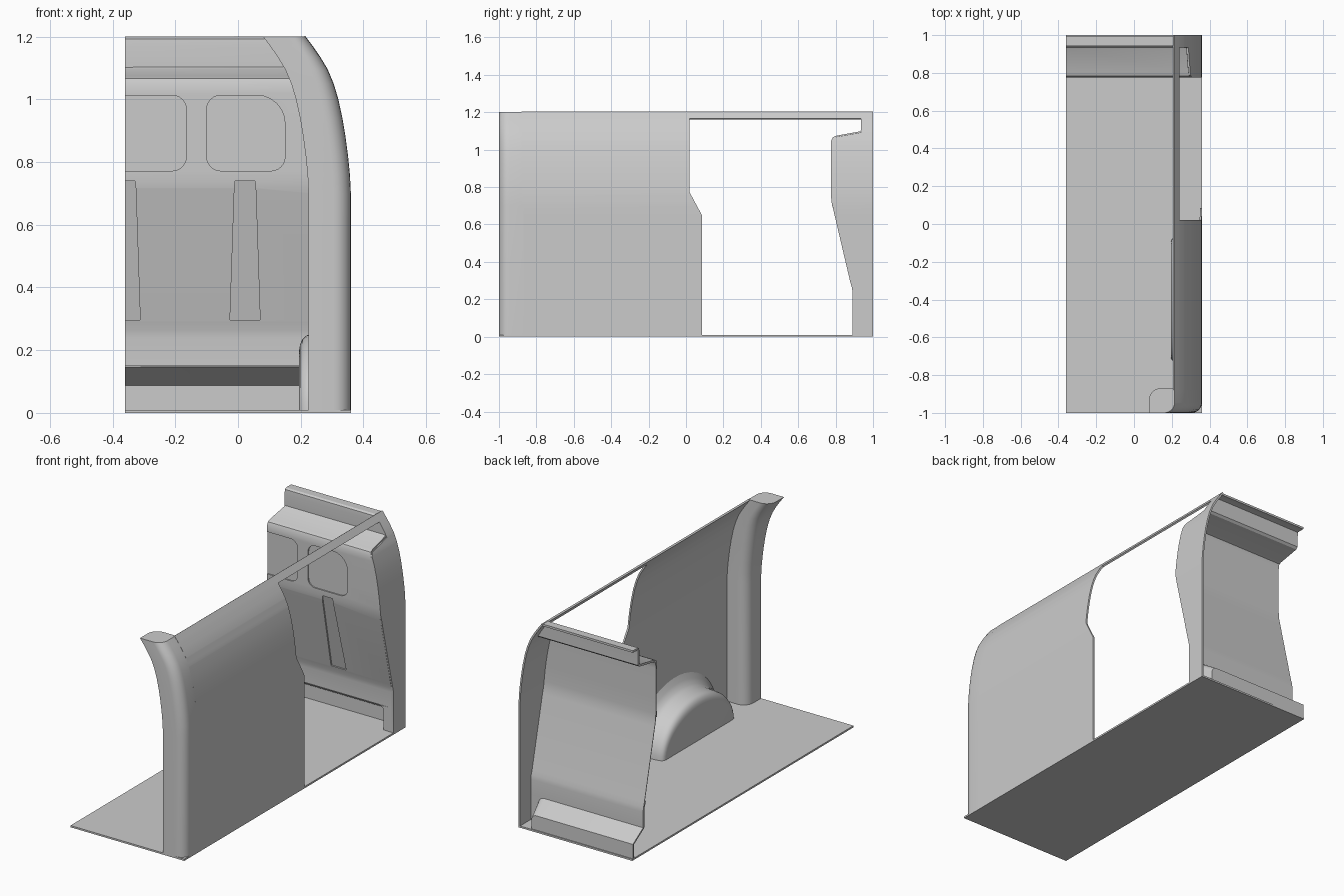
import bpy, bmesh
from math import sin, cos, pi

if "Cube" in bpy.data.objects:
    bpy.data.objects.remove(bpy.data.objects["Cube"])


def make(name, verts, faces, thick=0):
    me = bpy.data.meshes.new(name)
    me.from_pydata(verts, [], faces)
    bm = bmesh.new()
    bm.from_mesh(me)
    bmesh.ops.remove_doubles(bm, verts=bm.verts, dist=1e-5)
    bmesh.ops.recalc_face_normals(bm, faces=bm.faces)
    bm.to_mesh(me)
    bm.free()
    ob = bpy.data.objects.new(name, me)
    bpy.context.collection.objects.link(ob)
    if thick:
        m = ob.modifiers.new("sheet", 'SOLIDIFY')
        m.thickness, m.offset = thick, 0
    return ob


def loft(name, rings):
    n = len(rings[0])
    faces = [tuple(range(n)), tuple((len(rings) - 1) * n + i for i in range(n))]
    for r in range(len(rings) - 1):
        for i in range(n):
            j = (i + 1) % n
            faces.append((r * n + i, r * n + j, r * n + n + j, r * n + n + i))
    return make(name, [p for ring in rings for p in ring], faces)


def strip(rows):
    verts = [p for r in rows for p in r]
    return verts, [(2 * i, 2 * i + 1, 2 * i + 3, 2 * i + 2) for i in range(len(rows) - 1)]


def lerp_at(table, z):
    for (a, za), (b, zb) in zip(table, table[1:]):
        if za <= z <= zb:
            return a + (b - a) * (z - za) / (zb - za)
    return table[-1][0] if z > table[-1][1] else table[0][0]


def arc(cx, cy, r, a0, a1, n=6):
    return [(cx + r * cos(a0 + (a1 - a0) * i / n), cy + r * sin(a0 + (a1 - a0) * i / n)) for i in range(n + 1)]


# Shared side curve (x, z) and door opening edges (y, z)
SIDE = [(.36, 0), (.36, .70), (.357, .76), (.351, .82), (.343, .88), (.333, .94), (.320, 1.0),
        (.305, 1.05), (.286, 1.095), (.262, 1.135), (.239, 1.168), (.215, 1.2)]
REAR_EDGE = [(.085, 0), (.085, .65), (.02, .77), (.02, 1.2)]
FRONT_EDGE = [(.89, 0), (.89, .25), (.778, .72), (.775, .76), (.775, 1.045), (.79, 1.064),
              (.935, 1.09), (.935, 1.2)]

# Floor
loft("floor", [[(-.36, -1, z), (.36, -1, z), (.36, 1, z), (-.36, 1, z)] for z in (0, .01)])

# Outer wall: rear panel, front jamb and rail above the door
RAIL = 1.165
zs = sorted({z for t in (SIDE, REAR_EDGE, FRONT_EDGE) for _, z in t} | {RAIL})


def wall(name, z0, z1, y0, y1):
    rows = []
    for z in zs:
        if z0 <= z <= z1:
            x = lerp_at(SIDE, z) - .005
            rows.append([(x, y0(z), z), (x, y1(z), z)])
    return make(name, *strip(rows), thick=.01)


wall("rear_side_panel", 0, RAIL, lambda z: -.88, lambda z: lerp_at(REAR_EDGE, z))
wall("front_door_jamb", 0, RAIL, lambda z: lerp_at(FRONT_EDGE, z), lambda z: 1)
wall("roof_rail", RAIL, 1.2, lambda z: -.88, lambda z: 1)

# Rear corner pillar, following the side curve
section = ([(0, -.87)] + arc(-.055, -.945, .055, 0, -pi / 2) + [(-.135, -1)]
           + arc(-.075, -.93, .06, pi, pi / 2))
loft("rear_pillar", [[(x + px, py, z) for px, py in section] for x, z in SIDE])

# Bulkhead sheet
PROFILE = [(.994, 1.194), (.95, 1.194), (.943, 1.19), (.941, 1.165), (.941, 1.10), (.932, 1.092),
           (.806, 1.069), (.789, 1.062), (.782, 1.045), (.781, 1.02), (.781, .95), (.781, .85),
           (.781, .76), (.784, .72), (.791, .69), (.885, .29), (.893, .265), (.896, .24), (.896, .15)]
bulkhead = make("bulkhead", *strip([[(-.36, y, z), (lerp_at(SIDE, z) - .008, y, z)] for y, z in PROFILE]),
                thick=.012)

# Toe pocket under the bulkhead with a rounded end
front = [(-.36, .15)] + arc(.265, .115, .035, pi / 2, 0) + [(.30, .005)]
back = [(-.36, .09)] + arc(.25, .06, .03, pi / 2, 0) + [(.28, .005)]
n = len(front)
verts = [(x, .896, z) for x, z in front] + [(x, .99, z) for x, z in back]
verts += [(-.36, .99, .005), (.352, .896, .005), (.352, .896, .15)]
faces = [(i, i + 1, n + i + 1, n + i) for i in range(n - 1)]
faces += [tuple(range(n, 2 * n + 1)), tuple(range(1, n)) + (2 * n + 1, 2 * n + 2)]
make("toe_pocket", verts, faces, thick=.01)


# Pressed recesses in the bulkhead
cutters = []


def recess(name, outline):
    c = loft(name, [[(x, .7, z) for x, z in outline],
                    [(x, lerp_at(FRONT_EDGE, z) + .007, z) for x, z in outline]])
    c.hide_render = True
    cutters.append(c)
    m = bulkhead.modifiers.new(name, 'BOOLEAN')
    m.operation, m.solver, m.object = 'DIFFERENCE', 'EXACT', c


def window(x0, x1, z0, z1, r, big):
    return (arc(x0 + r, z0 + r, r, pi, 1.5 * pi) + arc(x1 - r, z0 + r, r, 1.5 * pi, 2 * pi)
            + arc(x1 - big, z1 - big, big, 0, pi / 2) + arc(x0 + r, z1 - r, r, pi / 2, pi))


recess("side_window_cutter", window(-.10, .15, .772, 1.013, .045, .09))
recess("centre_window_cutter", window(-.555, -.165, .772, 1.013, .045, .045))
for name, cx in (("side_rib_cutter", .0225), ("centre_rib_cutter", -.36)):
    recess(name, [(cx - .048, .297), (cx + .048, .297), (cx + .034, .715), (cx + .032, .74),
                  (cx - .032, .74), (cx - .034, .715)])

# Wheel arch: half ellipses growing toward the wall
STATIONS = [(.195, .30, .20), (.198, .315, .219), (.206, .324, .236), (.220, .33, .248), (.24, .333, .252),
            (.29, .336, .256), (.315, .345, .268), (.335, .36, .295), (.355, .38, .335)]
loft("wheel_arch", [[(x, -.4 + a * cos(pi * i / 28), .008 + (h - .008) * sin(pi * i / 28)) for i in range(29)]
                    for x, a, h in STATIONS])

# Bake modifiers, drop cutters, smooth
bpy.context.view_layer.update()
bpy.ops.object.select_all(action='DESELECT')
parts = [o for o in bpy.data.objects if o not in cutters]
for o in parts:
    o.select_set(True)
bpy.context.view_layer.objects.active = bulkhead
bpy.ops.object.convert(target='MESH')
for c in cutters:
    bpy.data.objects.remove(c)
bpy.ops.object.shade_smooth_by_angle(angle=.55)
